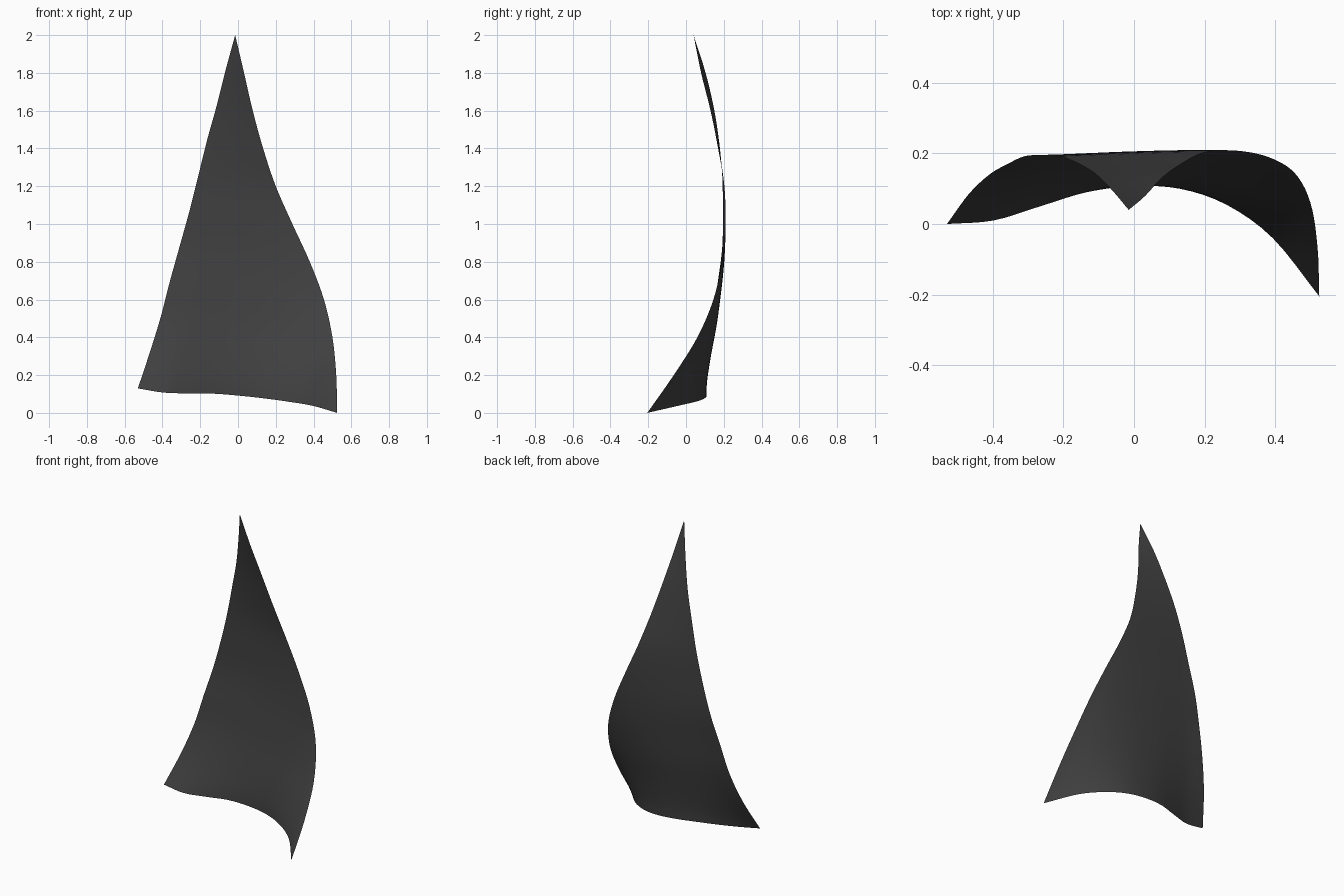
import bpy, bmesh
from mathutils import Vector

if "Cube" in bpy.data.objects:
    bpy.data.objects.remove(bpy.data.objects["Cube"])

# Boundary curves of the curved cloth panel, evenly spaced control points
LEFT = [Vector((x, y, 0.13 + 0.187 * i)) for i, (x, y) in enumerate([
    (-.53, 0), (-.468, .085), (-.41, .14), (-.362, .168), (-.31, .192), (-.258, .195),
    (-.211, .192), (-.165, .175), (-.113, .145), (-.066, .1), (-.015, .04)])]
RIGHT = [Vector((x, y, 0.2 * i)) for i, (x, y) in enumerate([
    (.525, -.205), (.52, -.065), (.5, .06), (.455, .145), (.38, .19), (.288, .208),
    (.2, .203), (.133, .17), (.078, .13), (.032, .08), (-.015, .04)])]
BOTTOM = [Vector((-.53 + 1.055 * i / 8, y, z)) for i, (y, z) in enumerate([
    (0, .13), (.01, .108), (.05, .103), (.09, .102), (.107, .092),
    (.1, .078), (.055, .06), (-.04, .038), (-.205, 0)])]


def spline(pts, t):
    """Smooth curve through the control points, t from 0 to 1."""
    n = len(pts) - 1
    i = min(int(t * n), n - 1)
    f = t * n - i
    b, c = pts[i], pts[i + 1]
    a = pts[i - 1] if i > 0 else 2 * b - c
    d = pts[i + 2] if i + 2 <= n else 2 * c - b
    return 0.5 * (2 * b + (c - a) * f + (2 * a - 5 * b + 4 * c - d) * f ** 2
                  + (3 * b - a - 3 * c + d) * f ** 3)


def surface(u, v):
    """Span the side edges; the bottom bulge fades out with height."""
    bulge = spline(BOTTOM, u) - BOTTOM[0].lerp(BOTTOM[-1], u)
    return spline(LEFT, v).lerp(spline(RIGHT, v), u) + bulge * (1 - v) ** 5.5


# Sail-like cloth panel, ending in a point at the top
COLS, ROWS = 32, 50
bm = bmesh.new()
rows = [[bm.verts.new(surface(c / COLS, r / ROWS)) for c in range(COLS + 1)]
        for r in range(ROWS)]
tip = bm.verts.new(LEFT[-1])
for low, high in zip(rows, rows[1:]):
    for c in range(COLS):
        bm.faces.new((low[c], low[c + 1], high[c + 1], high[c]))
for c in range(COLS):
    bm.faces.new((rows[-1][c], rows[-1][c + 1], tip))
for f in bm.faces:
    f.smooth = True
mesh = bpy.data.meshes.new("cloth_panel")
bm.to_mesh(mesh)
bm.free()

mat = bpy.data.materials.new("charcoal")
mat.diffuse_color = (0.052, 0.052, 0.053, 1)
mat.use_nodes = True
mat.node_tree.nodes["Principled BSDF"].inputs["Base Color"].default_value = mat.diffuse_color
mesh.materials.append(mat)
panel = bpy.data.objects.new("cloth_panel", mesh)
bpy.context.collection.objects.link(panel)
